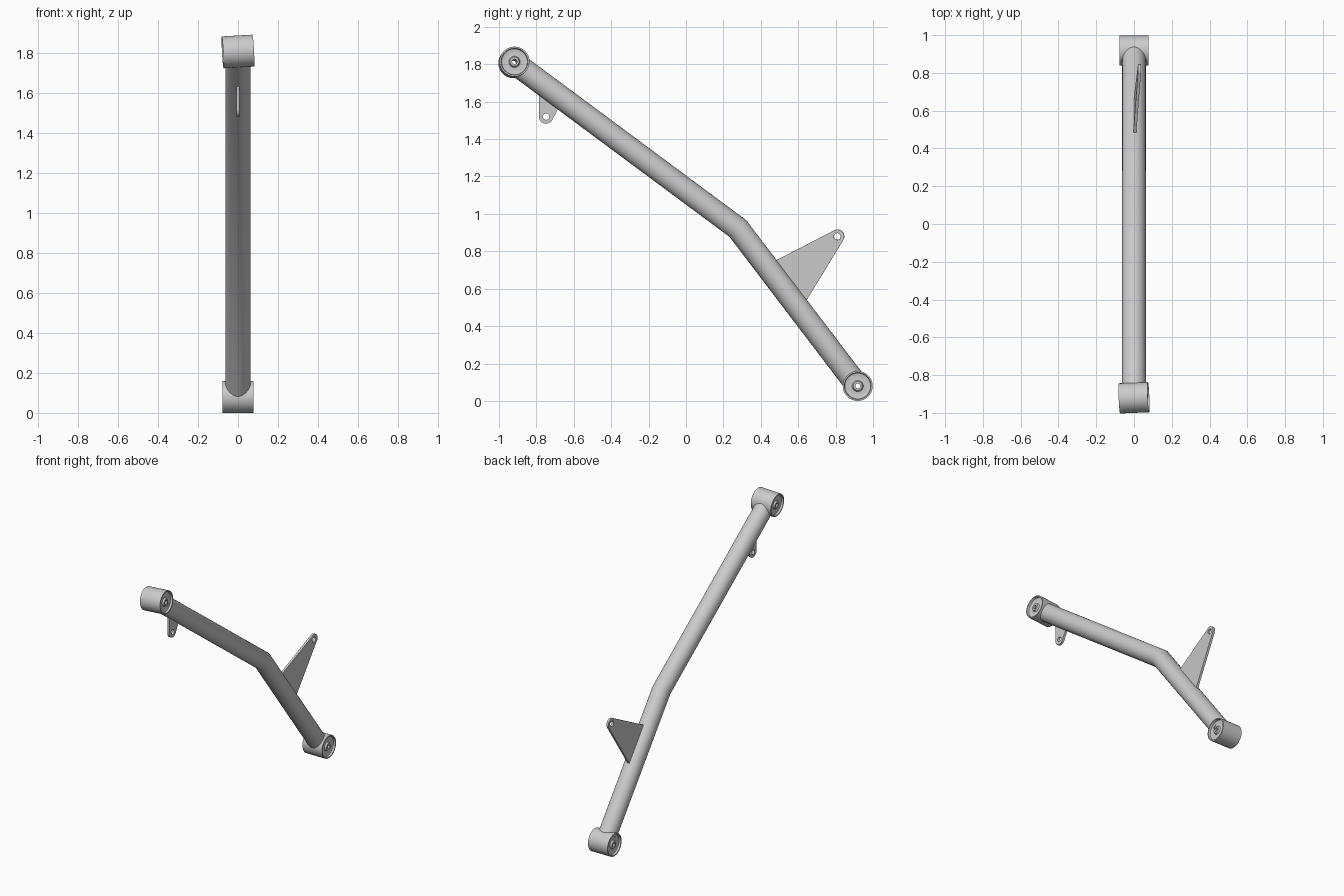
import bpy, bmesh, math
from mathutils import Vector, Matrix

if "Cube" in bpy.data.objects:
    bpy.data.objects.remove(bpy.data.objects["Cube"])

TOP, BEND, LOW = Vector((0, -.92, 1.81)), Vector((0, .277, .922)), Vector((0, .918, .08))
TUBE_R = .0625


def smooth(ob):
    bpy.ops.object.select_all(action='DESELECT')
    ob.select_set(True)
    bpy.context.view_layer.objects.active = ob
    bpy.ops.object.shade_smooth_by_angle(angle=math.radians(30))


def mesh_object(name, bm):
    bmesh.ops.recalc_face_normals(bm, faces=bm.faces)
    me = bpy.data.meshes.new(name)
    bm.to_mesh(me)
    bm.free()
    ob = bpy.data.objects.new(name, me)
    bpy.context.collection.objects.link(ob)
    smooth(ob)
    return ob


def tube(name, path, radius, n=48):
    # mitred tube along a path in the y-z plane
    bm = bmesh.new()
    dirs = [(b - a).normalized() for a, b in zip(path, path[1:])]
    rings = []
    for i, p in enumerate(path):
        d0, d1 = dirs[max(i - 1, 0)], dirs[min(i, len(dirs) - 1)]
        t = (d0 + d1).normalized()
        side = Vector((1, 0, 0)).cross(t) / t.dot(d0)
        rings.append([bm.verts.new(p + radius * (Vector((math.cos(a), 0, 0)) + side * math.sin(a)))
                      for a in (2 * math.pi * k / n for k in range(n))])
    for r, s in zip(rings, rings[1:]):
        for k in range(n):
            bm.faces.new((r[k], r[(k + 1) % n], s[(k + 1) % n], s[k]))
    bm.faces.new(rings[0])
    bm.faces.new(rings[-1])
    return mesh_object(name, bm)


def bushing(name, centre, tilt, n=48):
    # lathed sleeve: outer shell, dished ends, inner sleeve with a through hole
    half = [(.080, .077), (.072, .077), (.069, .064), (.050, .058),
            (.030, .062), (.024, .073), (.013, .073)]
    prof = half + [(r, -x) for r, x in reversed(half)]
    bm = bmesh.new()
    rings = [[bm.verts.new((x, r * math.cos(2 * math.pi * k / n), r * math.sin(2 * math.pi * k / n)))
              for k in range(n)] for r, x in prof]
    for r, s in zip(rings, rings[1:] + rings[:1]):
        for k in range(n):
            bm.faces.new((r[k], r[(k + 1) % n], s[(k + 1) % n], s[k]))
    ob = mesh_object(name, bm)
    ob.matrix_world = Matrix.Translation(centre) @ tilt
    return ob


def bracket(name, a, b, tip, r, hole, thick, tilt=Matrix()):
    # flat plate tapering from base a-b to a rounded, drilled tip (y, z coordinates)
    def tangent(p, sign):
        dy, dz = p[0] - tip[0], p[1] - tip[1]
        return math.atan2(dz, dy) + sign * math.acos(r / math.hypot(dy, dz))

    def arc(rad, start, sweep, steps):
        return [(tip[0] + rad * math.cos(start + sweep * i / steps),
                 tip[1] + rad * math.sin(start + sweep * i / steps)) for i in range(steps + 1)]

    s = tangent(b, 1)
    sweep = (tangent(a, -1) - s) % (2 * math.pi)
    cu = bpy.data.curves.new(name, 'CURVE')
    cu.dimensions, cu.fill_mode, cu.extrude = '2D', 'BOTH', thick / 2
    for pts in ([a, b] + arc(r, s, sweep, 20), arc(hole, 0, 2 * math.pi, 28)[:-1]):
        sp = cu.splines.new('POLY')
        sp.points.add(len(pts) - 1)
        for q, p in zip(sp.points, pts):
            q.co = (p[0], p[1], 0, 1)
        sp.use_cyclic_u = True
    ob = bpy.data.objects.new(name, cu)
    bpy.context.collection.objects.link(ob)
    # curve plane (x, y, z) becomes (y, z, x)
    ob.matrix_world = tilt @ Matrix(((0, 0, 1, 0), (1, 0, 0, 0), (0, 1, 0, 0), (0, 0, 0, 1)))
    bpy.ops.object.select_all(action='DESELECT')
    ob.select_set(True)
    bpy.context.view_layer.objects.active = ob
    bpy.ops.object.convert(target='MESH')
    smooth(bpy.context.view_layer.objects.active)


upper = (BEND - TOP).normalized()
lower = (LOW - BEND).normalized()

# bent main tube, ending inside the bushing shells
tube("bent_tube", [TOP + upper * .05, BEND, LOW - lower * .05], TUBE_R)

# end bushings, the upper one twisted slightly about the tube
bushing("lower_bushing", LOW, Matrix())
bushing("upper_bushing", TOP, Matrix.Rotation(math.radians(-4), 4, upper))

# large triangular bracket leaning about the tube axis, and small hanging tab
lean = (Matrix.Translation(BEND) @ Matrix.Rotation(math.radians(4), 4, lower)
        @ Matrix.Translation(-BEND))
bracket("large_bracket", (.44, .73), (.615, .49), (.81, .88), .037, .018, .016, lean)
bracket("small_tab", (-.65, 1.63), (-.787, 1.67), (-.748, 1.52), .038, .017, .016)
